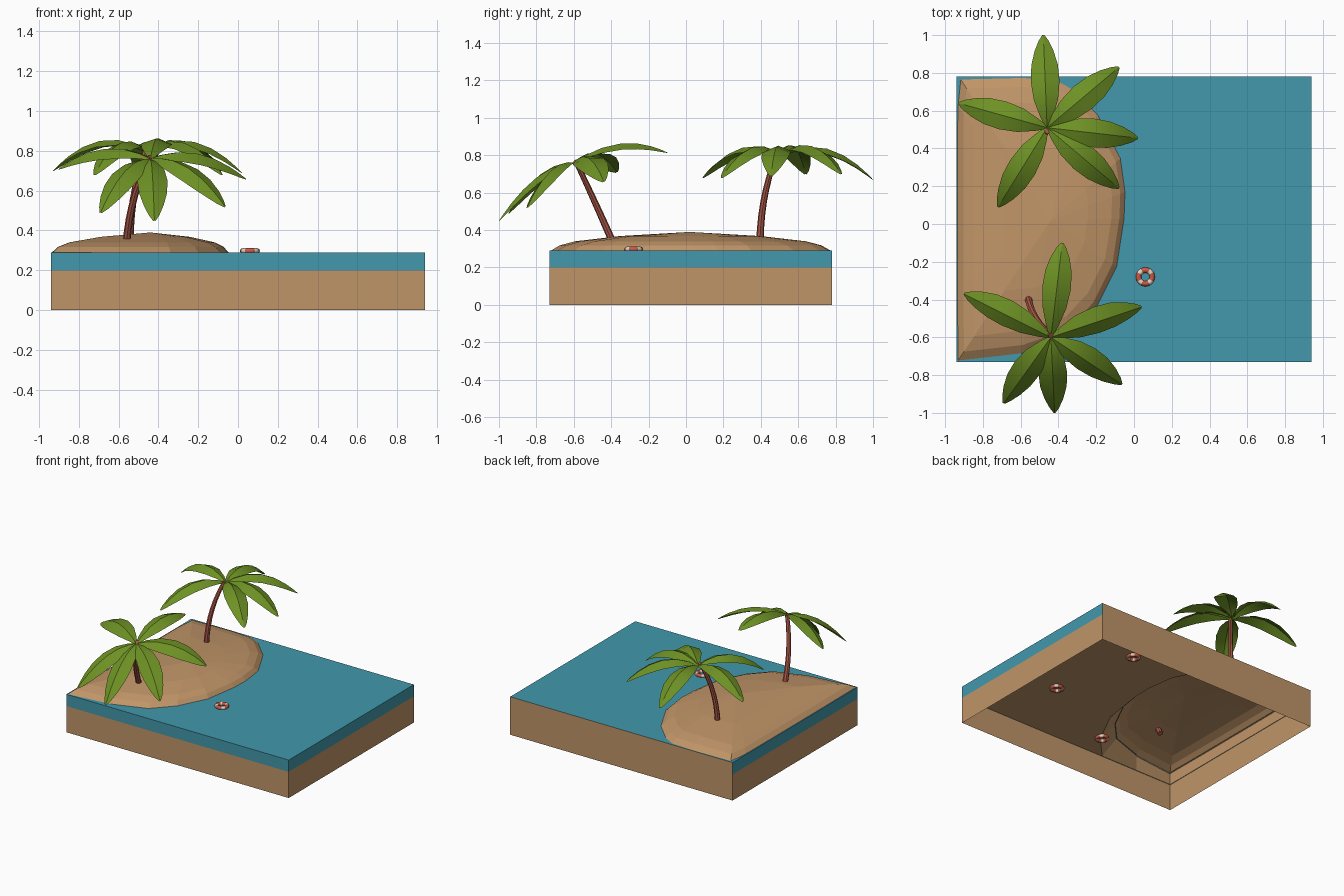
import bpy, bmesh, math
from mathutils import Vector

if "Cube" in bpy.data.objects:
    bpy.data.objects.remove(bpy.data.objects["Cube"])


def mat(name, rgb):
    m = bpy.data.materials.new(name)
    m.diffuse_color = (*rgb, 1)
    m.use_nodes = True
    m.node_tree.nodes["Principled BSDF"].inputs["Base Color"].default_value = m.diffuse_color
    return m


SAND = mat("sand", (0.53, 0.30, 0.138))
WATER = mat("water_blue", (0.054, 0.314, 0.413))
LEAF = mat("leaf_green", (0.155, 0.285, 0.018))
TRUNK = mat("trunk_brown", (0.42, 0.098, 0.065))
RED = mat("ring_red", (0.58, 0.10, 0.06))
WHITE = mat("ring_white", (0.75, 0.68, 0.58))


def finish(bm, name, mats, smooth=None, recalc=False):
    if recalc:
        bmesh.ops.recalc_face_normals(bm, faces=bm.faces)
    me = bpy.data.meshes.new(name)
    bm.to_mesh(me)
    bm.free()
    ob = bpy.data.objects.new(name, me)
    bpy.context.collection.objects.link(ob)
    for m in mats:
        me.materials.append(m)
    if smooth:
        bpy.ops.object.select_all(action='DESELECT')
        ob.select_set(True)
        bpy.context.view_layer.objects.active = ob
        bpy.ops.object.shade_smooth_by_angle(angle=math.radians(smooth))
    return ob


def loft(bm, rings, caps=False, closed=False):
    """Join counter-clockwise rings, listed from the inside/bottom outwards."""
    vs = [[bm.verts.new(p) for p in r] for r in rings]
    pairs = list(zip(vs, vs[1:])) + ([(vs[-1], vs[0])] if closed else [])
    for a, b in pairs:
        n = len(a)
        for i in range(n):
            j = (i + 1) % n
            bm.faces.new((a[i], b[i], b[j], a[j]))
    if caps:
        bm.faces.new(vs[0])
        bm.faces.new(vs[-1])
    return vs


# --- ground: shoreline and its projection on the rectangular border
X0, X1, Y0, Y1 = -0.94, 0.94, -0.73, 0.78
C = Vector((-0.44, 0.02))
SHORE = [Vector(p) for p in (
    (-.05, .03), (-.045, .17), (-.07, .35), (-.19, .58), (-.33, .72), (-.42, .77), (-.6, .778),
    (-.92, .77), (-.936, .62), (-.938, .3), (-.938, 0), (-.938, -.35), (-.935, -.728),
    (-.6, -.69), (-.34, -.6), (-.2, -.45), (-.09, -.23))]


def to_border(p):
    d = p - C
    tx = ((X1 if d.x > 0 else X0) - C.x) / d.x if d.x else 1e9
    ty = ((Y1 if d.y > 0 else Y0) - C.y) / d.y if d.y else 1e9
    return C + d * min(tx, ty)


BORDER = [to_border(p) for p in SHORE]
for corner in (Vector((X0, Y0)), Vector((X1, Y0)), Vector((X1, Y1)), Vector((X0, Y1))):
    k = min(range(len(BORDER)), key=lambda i: (BORDER[i] - corner).length)
    BORDER[k] = corner


def scaled(s, z):
    return [(*(C + (p - C) * s), z) for p in SHORE]


def border(z, inset=0.0):
    return [(min(max(p.x, X0 + inset), X1 - inset), min(max(p.y, Y0 + inset), Y1 - inset), z)
            for p in BORDER]


# island mound running down into the seabed
foot = [(max(x, X0 + .006), min(max(y, Y0 + .006), Y1 - .006), z) for x, y, z in scaled(1.2, 0.2)]
bm = bmesh.new()
vs = loft(bm, [scaled(.5, .368), scaled(.82, .340), scaled(.93, .318), scaled(1, .287),
               foot, border(.2, .002)])
top = bm.verts.new((C.x, C.y, .39))
for i in range(len(SHORE)):
    bm.faces.new((top, vs[0][i], vs[0][(i + 1) % len(SHORE)]))
finish(bm, "sand_island_and_seabed", [SAND])

# water surface and sides; the back side is sand
bm = bmesh.new()
loft(bm, [scaled(.985, .29), border(.29), border(.2)])
bm.normal_update()
for f in bm.faces:
    if abs(f.normal.y) > .9 and f.calc_center_median().y > 0:
        f.material_index = 1
finish(bm, "water", [WATER, SAND])

# sand walls, open underneath
bm = bmesh.new()
loft(bm, [border(.2), border(0)])
finish(bm, "sand_walls", [SAND])


# --- palms
def trunk(name, pts, r0, r1, sides=8, steps=7):
    a, b, c = map(Vector, pts)
    rings = []
    for k in range(steps + 1):
        t = k / steps
        p = a * (1 - t) ** 2 + b * 2 * t * (1 - t) + c * t * t
        d = ((b - a) * (1 - t) + (c - b) * t).normalized()
        u = d.cross(Vector((0, 1, 0))).normalized()
        v = d.cross(u)
        r = r0 + (r1 - r0) * t
        rings.append([p + u * r * math.cos(q) + v * r * math.sin(q)
                      for q in (2 * math.pi * i / sides for i in range(sides))])
    bm = bmesh.new()
    loft(bm, rings, caps=True)
    finish(bm, name, [TRUNK], smooth=40, recalc=True)


LEAF_PROFILE = ((0, .008), (.12, .034), (.3, .064), (.5, .076), (.68, .07),
                (.83, .05), (.94, .026), (1, .006))


def crown(name, centre, up, bulge, tips):
    c, up = Vector(centre), Vector(up).normalized()
    bm = bmesh.new()
    for tip in map(Vector, tips):
        side = up.cross(tip - c).normalized()
        rows = []
        for t, w in LEAF_PROFILE:
            p = c.lerp(tip, t) + Vector((0, 0, 4 * bulge * t * (1 - t)))
            drop = up * (w * .42)
            rows.append([bm.verts.new(q) for q in (p + side * w - drop, p, p - side * w - drop)])
        for r, s in zip(rows, rows[1:]):
            for i in (0, 1):
                bm.faces.new((r[i], r[i + 1], s[i + 1], s[i]))
    finish(bm, name, [LEAF], smooth=30)


trunk("back_palm_trunk", ((-.545, .395, .33), (-.54, .40, .60), (-.46, .49, .81)), .02, .014)
crown("back_palm_leaves", (-.46, .51, .80), (0, 0, 1), .10,
      ((-.48, 1.0, .67), (-.08, .83, .70), (.02, .455, .69), (-.08, .19, .68),
       (-.72, .09, .68), (-.93, .64, .70)))
trunk("front_palm_trunk", ((-.56, -.385, .32), (-.55, -.49, .56), (-.44, -.59, .77)), .02, .014)
crown("front_palm_leaves", (-.44, -.60, .76), (0, -.38, .92), .075,
      ((-.38, -.10, .815), (.04, -.44, .66), (-.065, -.85, .52), (-.42, -1.0, .45),
       (-.69, -.95, .49), (-.9, -.37, .71)))


# --- life rings: one afloat, three sunk in the seabed
def life_ring(name, x, y, z, major=.036, minor=.0145, seg=24, sides=8):
    bm = bmesh.new()
    rings = []
    for i in range(seg):
        a = 2 * math.pi * i / seg
        rings.append([(x + (major + minor * math.cos(b)) * math.cos(a),
                       y + (major + minor * math.cos(b)) * math.sin(a),
                       z + minor * math.sin(b))
                      for b in (2 * math.pi * j / sides for j in range(sides))])
    loft(bm, rings, closed=True)
    for f in bm.faces:
        p = f.calc_center_median()
        s = int((math.atan2(p.y - y, p.x - x) % (2 * math.pi)) / (2 * math.pi) * seg)
        f.material_index = 1 if s % 6 in (2, 3) else 0
    finish(bm, name, [RED, WHITE], smooth=50, recalc=True)


life_ring("floating_ring", .06, -.28, .297)
for i, (x, y) in enumerate(((.40, .47), (.53, -.20), (-.156, -.53))):
    life_ring(f"sunken_ring_{i + 1}", x, y, .195)
